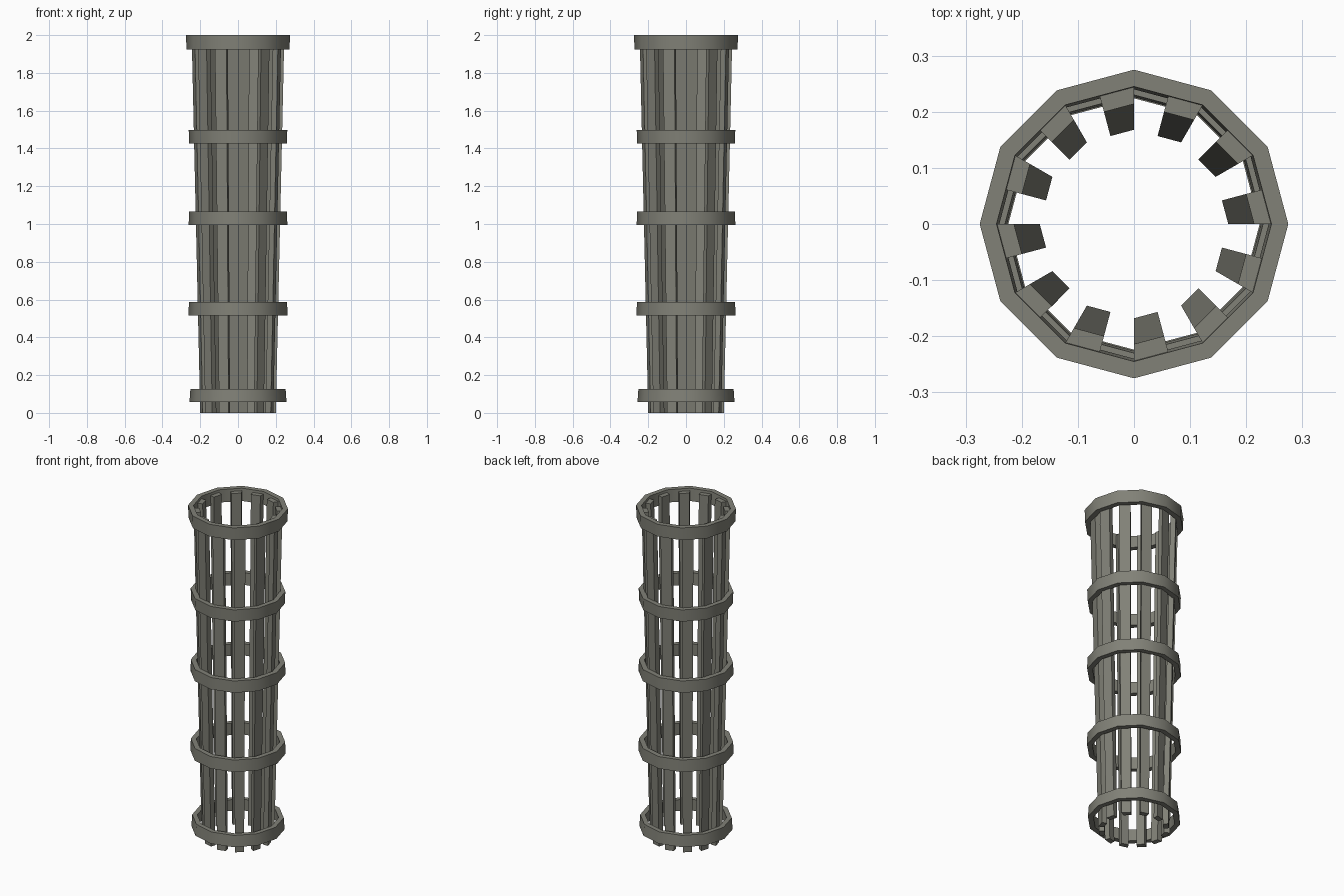
import bpy, math

if "Cube" in bpy.data.objects:
    bpy.data.objects.remove(bpy.data.objects["Cube"])

N = 12  # sides of the basket

mat = bpy.data.materials.new("weathered grey wood")
mat.diffuse_color = (0.22, 0.22, 0.185, 1)
mat.use_nodes = True
mat.node_tree.nodes["Principled BSDF"].inputs["Base Color"].default_value = mat.diffuse_color


def corner(k, r, z):
    a = math.tau * k / N
    return (r * math.cos(a), r * math.sin(a), z)


def make(name, verts, faces):
    me = bpy.data.meshes.new(name)
    me.from_pydata(verts, [], faces)
    me.materials.append(mat)
    ob = bpy.data.objects.new(name, me)
    bpy.context.collection.objects.link(ob)
    return ob


# Upright slats: each fills the first half of one side, flaring upward
def half_edge(k, r, z):
    a, b = corner(k, r, z), corner(k + 1, r, z)
    return [a, tuple((p + q) / 2 for p, q in zip(a, b))]


for k in range(N):
    v = []
    for z, ro, ri in ((0.0, 0.200, 0.168), (1.985, 0.245, 0.214)):
        o, i = half_edge(k, ro, z), half_edge(k, ri, z)
        v += [o[0], o[1], i[1], i[0]]
    make(f"slat_{k + 1}", v, [(3, 2, 1, 0), (4, 5, 6, 7), (0, 1, 5, 4),
                              (1, 2, 6, 5), (2, 3, 7, 6), (3, 0, 4, 7)])

# Hoops: bottom z, top z, outer radius low/high, inner radius low/high
hoops = [
    ("bottom_hoop", 0.058, 0.127, 0.257, 0.252, 0.226, 0.224),
    ("lower_hoop", 0.515, 0.587, 0.262, 0.260, 0.232, 0.230),
    ("middle_hoop", 0.995, 1.066, 0.261, 0.260, 0.231, 0.230),
    ("upper_hoop", 1.425, 1.497, 0.258, 0.261, 0.226, 0.230),
    ("top_hoop", 1.925, 2.0, 0.273, 0.275, 0.240, 0.245),
]
for name, z0, z1, o0, o1, i0, i1 in hoops:
    ring = [(o0, z0), (o1, z1), (i1, z1), (i0, z0)]
    v = [corner(k, r, z) for k in range(N) for r, z in ring]
    f = [(k * 4 + j, (k + 1) % N * 4 + j,
          (k + 1) % N * 4 + (j + 1) % 4, k * 4 + (j + 1) % 4)
         for k in range(N) for j in range(4)]
    ob = make(name, v, f)
    bpy.ops.object.select_all(action='DESELECT')
    ob.select_set(True)
    bpy.context.view_layer.objects.active = ob
    bpy.ops.object.shade_smooth_by_angle(angle=math.radians(40))
